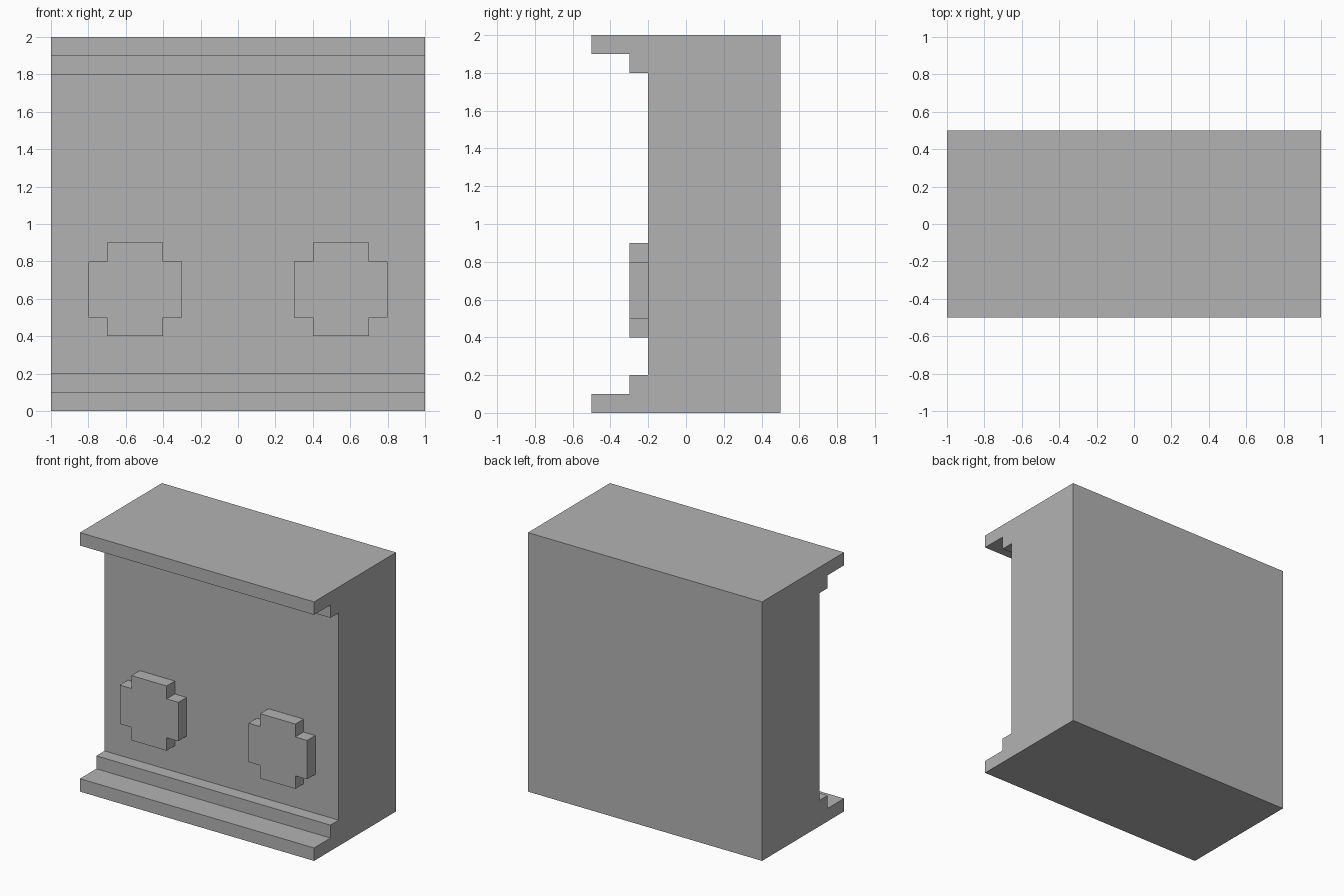
import bpy
import bmesh
from mathutils import Vector

cube = bpy.data.objects.get("Cube")
if cube:
    bpy.data.objects.remove(cube, do_unlink=True)

# Single plain colour
grey = bpy.data.materials.new("plain_grey")
grey.use_nodes = True
colour = (0.45, 0.45, 0.45, 1.0)
grey.diffuse_color = colour
grey.node_tree.nodes["Principled BSDF"].inputs["Base Color"].default_value = colour


def extrude_outline(name, points, direction):
    """Flat-shaded solid from a closed outline pushed along a direction."""
    bm = bmesh.new()
    face = bm.faces.new([bm.verts.new(p) for p in points])
    result = bmesh.ops.extrude_face_region(bm, geom=[face], use_keep_orig=True)
    moved = [g for g in result["geom"] if isinstance(g, bmesh.types.BMVert)]
    bmesh.ops.translate(bm, verts=moved, vec=Vector(direction))
    bmesh.ops.recalc_face_normals(bm, faces=bm.faces)
    mesh = bpy.data.meshes.new(name)
    bm.to_mesh(mesh)
    bm.free()
    mesh.materials.append(grey)
    obj = bpy.data.objects.new(name, mesh)
    bpy.context.collection.objects.link(obj)
    return obj


# Body: side profile with stepped ledges, mirrored top to bottom
lower = [(0.5, 0), (-0.5, 0), (-0.5, 0.1), (-0.3, 0.1), (-0.3, 0.2), (-0.2, 0.2)]
upper = [(y, 2 - z) for y, z in reversed(lower)]
extrude_outline("body", [(-1, y, z) for y, z in lower + upper], (2, 0, 0))

# Bosses: round-looking stepped crosses on the front panel
outer, inner = 0.25, 0.15
quarter = [(outer, inner), (inner, inner), (inner, outer)]
cross = []
for turn in range(4):
    cross += quarter
    quarter = [(-z, x) for x, z in quarter]

for name, centre in (("right_boss", -0.55), ("left_boss", 0.55)):
    outline = [(centre + x, -0.3, 0.65 + z) for x, z in cross]
    extrude_outline(name, outline, (0, 0.11, 0))
